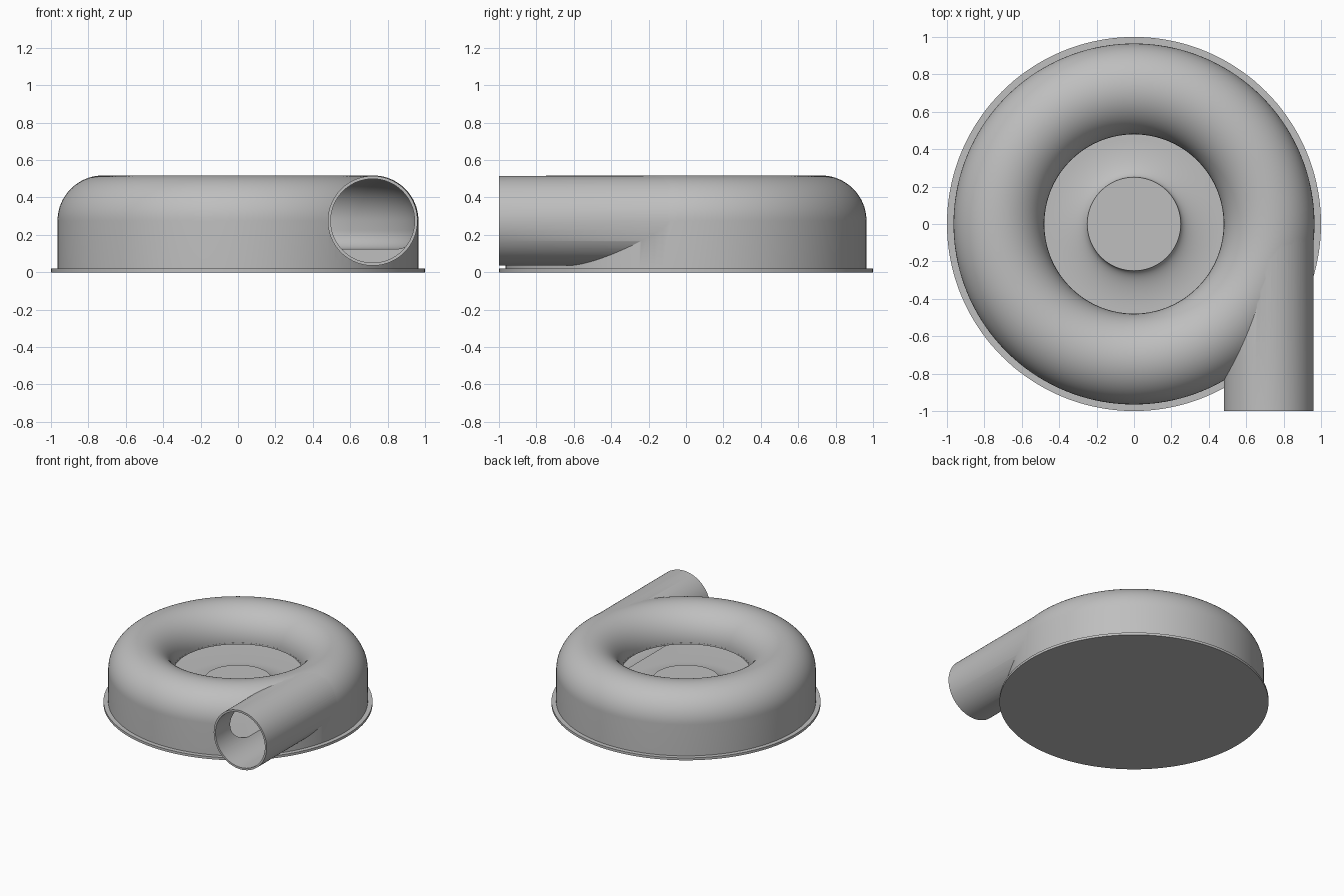
import bpy
import bmesh
import math
from mathutils import Matrix

SEG = 144
cube = bpy.data.objects.get("Cube")
if cube:
    bpy.data.objects.remove(cube)

grey = bpy.data.materials.new("housing grey")
grey.use_nodes = True
colour = (0.52, 0.52, 0.52, 1)
grey.diffuse_color = colour
grey.node_tree.nodes["Principled BSDF"].inputs["Base Color"].default_value = colour


def finish(name, bm):
    bmesh.ops.remove_doubles(bm, verts=bm.verts, dist=1e-5)
    bmesh.ops.recalc_face_normals(bm, faces=bm.faces)
    mesh = bpy.data.meshes.new(name)
    bm.to_mesh(mesh)
    bm.free()
    mesh.materials.append(grey)
    ob = bpy.data.objects.new(name, mesh)
    bpy.context.collection.objects.link(ob)
    return ob


def lathe(name, profile):
    """Solid of revolution; the profile starts and ends on the axis."""
    bm = bmesh.new()
    verts = [bm.verts.new((r, 0, z)) for r, z in profile]
    edges = [bm.edges.new(pair) for pair in zip(verts, verts[1:])]
    bmesh.ops.spin(bm, geom=verts + edges, cent=(0, 0, 0), axis=(0, 0, 1),
                   angle=math.tau, steps=SEG, use_merge=True)
    return finish(name, bm)


def tube(name, radius, y0, y1):
    """Solid cylinder along y on the outlet axis."""
    bm = bmesh.new()
    place = Matrix.Translation((0.72, (y0 + y1) / 2, 0.275)) @ Matrix.Rotation(math.pi / 2, 4, 'X')
    bmesh.ops.create_cone(bm, cap_ends=True, segments=96, radius1=radius,
                          radius2=radius, depth=y1 - y0, matrix=place)
    return finish(name, bm)


def arc(cr, cz, rr, rz, a0, a1, n):
    angles = [math.radians(a0 + (a1 - a0) * i / n) for i in range(n + 1)]
    return [(cr + rr * math.cos(a), cz + rz * math.sin(a)) for a in angles]


def combine(target, other, operation):
    mod = target.modifiers.new(operation.title(), 'BOOLEAN')
    mod.object = other
    mod.operation = operation
    mod.solver = 'EXACT'
    other.hide_render = True


# Flat mounting flange
flange = lathe("base_flange", [(0, 0), (1, 0), (1, 0.02), (0, 0.02)])

# Scroll housing, first as a filled shape
housing = lathe("scroll_housing",
                [(0, 0.015), (0.965, 0.015)]
                + arc(0.7225, 0.275, 0.2425, 0.2425, 0, 180, 40) + [(0, 0.275)])

# Outlet pipe, leaving the ring at a tangent
outlet = tube("outlet_pipe", 0.24, -1, 0)

# Air passage around the central hub, with the open inlet above it
passage = lathe("passage_cutter",
                [(0, 0.2)]
                + arc(0.46, 0.2, 0.21, 0.075, 180, 270, 16)
                + arc(0.85, 0.225, 0.1, 0.1, -90, 0, 12)
                + arc(0.7225, 0.275, 0.2275, 0.2275, 0, 180, 40)
                + [(0.495, 0.262), (0.479, 0.262), (0.479, 0.29), (0, 0.29)])
bore = tube("bore_cutter", 0.224, -1.1, 0)

combine(housing, outlet, 'UNION')
combine(housing, passage, 'DIFFERENCE')
combine(housing, bore, 'DIFFERENCE')

# Bake the cuts and drop the helpers
graph = bpy.context.evaluated_depsgraph_get()
baked = bpy.data.meshes.new_from_object(housing.evaluated_get(graph))
housing.modifiers.clear()
housing.data = baked
for helper in (outlet, passage, bore):
    bpy.data.objects.remove(helper)

# Smooth curved walls, crisp rims
bpy.ops.object.select_all(action='DESELECT')
for ob in (flange, housing):
    ob.select_set(True)
bpy.context.view_layer.objects.active = housing
bpy.ops.object.shade_smooth_by_angle(angle=math.radians(30))
